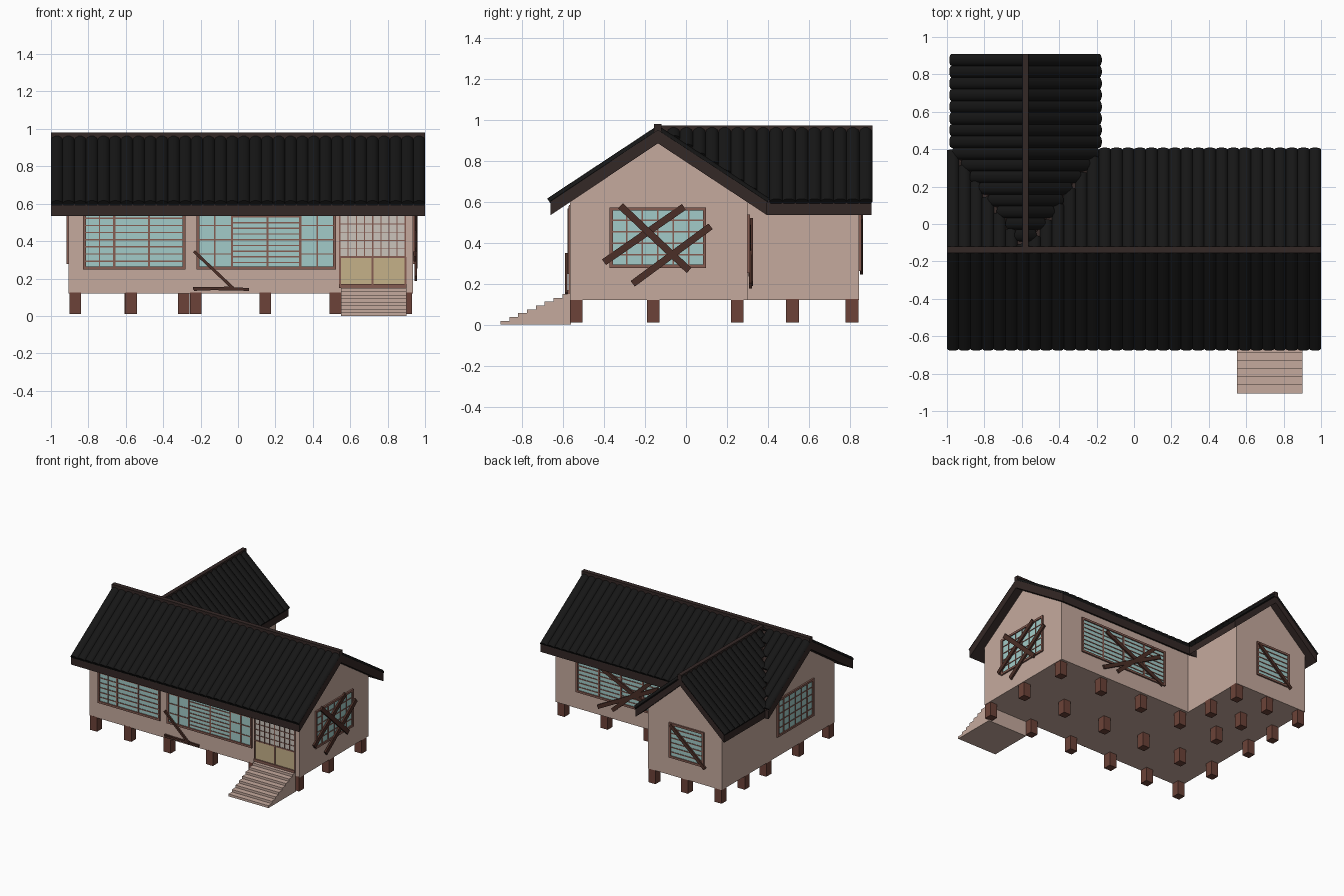
import bpy, bmesh, math
from mathutils import Vector as V

if "Cube" in bpy.data.objects:
    bpy.data.objects.remove(bpy.data.objects["Cube"])


def mat(name, *rgb):
    m = bpy.data.materials.new(name)
    m.diffuse_color = (*rgb, 1)
    m.use_nodes = True
    m.node_tree.nodes["Principled BSDF"].inputs["Base Color"].default_value = m.diffuse_color
    return m


PLASTER = mat("plaster", .56, .40, .34)
WOOD = mat("wood", .15, .055, .04)
FRAME = mat("frame", .24, .11, .085)
PLANK = mat("plank", .07, .028, .02)
TRIM = mat("trim", .034, .021, .019)
TILE = mat("tile", .008, .008, .008)
GLASS = mat("glass", .36, .60, .58)
PAPER = mat("paper", .60, .55, .50)
PANEL = mat("panel", .56, .44, .25)


def finish(bm, name, m, smooth=False):
    bmesh.ops.recalc_face_normals(bm, faces=bm.faces)
    me = bpy.data.meshes.new(name)
    bm.to_mesh(me)
    bm.free()
    me.materials.append(m)
    ob = bpy.data.objects.new(name, me)
    bpy.context.collection.objects.link(ob)
    if smooth:
        bpy.ops.object.select_all(action='DESELECT')
        ob.select_set(True)
        bpy.context.view_layer.objects.active = ob
        bpy.ops.object.shade_smooth_by_angle(angle=math.radians(50))
    return ob


def loft(bm, a, b):
    """Closed prism between two matching outlines."""
    va, vb = [bm.verts.new(p) for p in a], [bm.verts.new(p) for p in b]
    bm.faces.new(va)
    bm.faces.new(vb)
    for i in range(len(va)):
        j = (i + 1) % len(va)
        bm.faces.new((va[i], va[j], vb[j], vb[i]))


def box(bm, x0, x1, y0, y1, z0, z1):
    q = [(x0, y0), (x1, y0), (x1, y1), (x0, y1)]
    loft(bm, [(*p, z0) for p in q], [(*p, z1) for p in q])


# Walls: two gabled prisms
RY, RX, Y0 = -.137, -.58, -.12       # main ridge y, wing ridge x, wing ridge start
bm = bmesh.new()
prof = [(-.565, .12), (.30, .12), (.30, .60), (RY, .895), (-.565, .60)]
loft(bm, [(-.905, y, z) for y, z in prof], [(.935, y, z) for y, z in prof])
finish(bm, "main_walls", PLASTER)
bm = bmesh.new()
prof = [(-.905, .12), (-.26, .12), (-.26, .60), (RX, .89), (-.905, .60)]
loft(bm, [(x, .299, z) for x, z in prof], [(x, .845, z) for x, z in prof])
finish(bm, "wing_walls", PLASTER)

# Foundation posts
bm = bmesh.new()
spots = [(x, y) for y in (-.535, -.16, .25) for x in (-.87, -.57, -.225, .145, .52, .9)]
spots += [(x, y) for y in (.52, .81) for x in (-.87, -.575, -.29)]
for x, y in spots:
    box(bm, x - .031, x + .031, y - .031, y + .031, .01, .125)
finish(bm, "foundation_posts", WOOD)

# Entrance steps
bm = bmesh.new()
N = 8
prof = [(-.56, 0), (-.905, 0)]
for i in range(N):
    y, z = -.905 + i * .345 / N, .15 * (i + 1) / N
    prof += [(y, z), (y + .345 / N, z)]
loft(bm, [(.55, y, z) for y, z in prof], [(.90, y, z) for y, z in prof])
finish(bm, "entrance_steps", PLASTER)

# Roof slabs with visible brown edges
TOP, EAVE, TH = .95, .60, .065


def slab(name, pts):
    bm = bmesh.new()
    loft(bm, pts, [(x, y, z - TH) for x, y, z in pts])
    finish(bm, name, TRIM)


slab("main_roof_front", [(-1, RY, TOP), (1, RY, TOP), (1, -.66, EAVE), (-1, -.66, EAVE)])
slab("main_roof_back", [(-1, RY, TOP), (1, RY, TOP), (1, .395, EAVE), (-1, .395, EAVE)])
HALF = .395
for s, side in ((-1, "left"), (1, "right")):
    e = RX + s * (HALF - .008)
    slab("wing_roof_" + side, [(RX, Y0, TOP), (RX, .905, TOP), (e, .905, EAVE), (e, .395, EAVE)])


# Rows of rounded tiles running down each slope
def tile(bm, a, b, side, r=.0325, h=.02):
    a, b, side = V(a), V(b), V(side)
    n = (b - a).cross(side).normalized()
    ring = [side * r * math.cos(t) + n * h * math.sin(t)
            for t in (k * math.tau / 10 for k in range(10))]
    loft(bm, [a + p for p in ring], [b + p for p in ring])


STEP = .0625
front, back = bmesh.new(), bmesh.new()
for i in range(32):
    x = -1 + STEP * (i + .5)
    x = max(-.968, min(.968, x))
    tile(front, (x, RY, TOP), (x, -.667, EAVE), (1, 0, 0))
    f = min(1, max(abs(x - RX) / HALF, .04))       # stop at the valley
    ye = RY + f * (.398 - RY)
    tile(back, (x, RY, TOP), (x, ye, TOP + f * (EAVE - TOP)), (1, 0, 0))
finish(front, "main_tiles_front", TILE, True)
finish(back, "main_tiles_back", TILE, True)
wing = bmesh.new()
for s in (-1, 1):
    for i in range(17):
        y = .877 - STEP * i
        f = min(1, (y - Y0) / (.395 - Y0))
        if f > .03:
            tile(wing, (RX, y, TOP), (RX + s * HALF * f, y, TOP + f * (EAVE - TOP)), (0, 1, 0))
finish(wing, "wing_tiles", TILE, True)

# Ridge caps
bm = bmesh.new()
box(bm, -1, 1, RY - .018, RY + .018, .93, .98)
box(bm, RX - .016, RX + .016, Y0, .91, .93, .972)
finish(bm, "ridge_caps", TRIM)

# Wall faces: map (along wall, height, outward offset) to space
FACES = {
    "front": lambda u, z, d: (u, -.565 - d, z),
    "back": lambda u, z, d: (u, .30 + d, z),
    "right": lambda u, z, d: (.935 + d, u, z),
    "left": lambda u, z, d: (-.905 - d, u, z),
    "wing": lambda u, z, d: (u, .845 + d, z),
}


def plate(bm, face, u0, u1, z0, z1, d):
    q = [(u0, z0), (u1, z0), (u1, z1), (u0, z1)]
    P = FACES[face]
    loft(bm, [P(u, z, -.01) for u, z in q], [P(u, z, d) for u, z in q])


def lattice(bm, face, u0, u1, z0, z1, cols, rows, w=.007, edge=.012, d=.008):
    for i in range(cols + 1):
        t = edge if i in (0, cols) else w
        u = u0 + (u1 - u0) * i / cols
        plate(bm, face, u - t / 2, u + t / 2, z0, z1, d)
    for j in range(rows + 1):
        t = edge if j in (0, rows) else w
        z = z0 + (z1 - z0) * j / rows
        plate(bm, face, u0, u1, z - t / 2, z + t / 2, d - .001)


def window(name, face, u0, u1, z0, z1, panels):
    """panels: (share of width, columns, rows)"""
    g, f = bmesh.new(), bmesh.new()
    plate(g, face, u0, u1, z0, z1, .003)
    u, total = u0, sum(p[0] for p in panels)
    for share, cols, rows in panels:
        v = u + (u1 - u0) * share / total
        lattice(f, face, u, v, z0, z1, cols, rows)
        u = v
    for a, b, c, e in ((u0 - .008, u0 + .008, z0, z1), (u1 - .008, u1 + .008, z0, z1),
                       (u0 - .008, u1 + .008, z0 - .008, z0 + .008),
                       (u0 - .008, u1 + .008, z1 - .008, z1 + .008)):
        plate(f, face, a, b, c, e, .012)
    finish(g, name + "_glass", GLASS)
    finish(f, name + "_frame", FRAME)


window("front_left_window", "front", -.82, -.29, .255, .56, [(.3, 2, 8), (.35, 1, 8), (.35, 1, 8)])
window("front_middle_window", "front", -.215, .515, .255, .56,
       [(.25, 2, 4), (.26, 1, 10), (.24, 1, 10), (.25, 2, 4)])
window("right_window", "right", -.365, .09, .285, .565, [(1, 6, 5)])
window("left_window", "left", -.29, .15, .285, .565, [(1, 6, 5)])
window("back_window", "back", -.03, .74, .26, .53, [(.25, 1, 8), (.25, 1, 8), (.25, 1, 8), (.25, 1, 8)])
window("wing_window", "wing", -.745, -.455, .27, .53, [(1, 1, 7)])

# Sliding entrance doors: paper lattice above, solid panels below
for name, z0, z1, m in (("door_paper", .31, .58, PAPER), ("door_panel", .15, .315, PANEL)):
    bm = bmesh.new()
    plate(bm, "front", .545, .895, z0, z1, .003)
    finish(bm, name, m)
bm = bmesh.new()
for a in (.545, .72):
    lattice(bm, "front", a, a + .175, .315, .58, 4, 6, .005, .008)
    lattice(bm, "front", a, a + .175, .155, .315, 1, 1, .006, .01)
plate(bm, "front", .54, .90, .15, .17, .012)
finish(bm, "door_frame", FRAME)


# Nailed boards across windows, layered outward
def boards(name, face, lines, w=.034):
    bm = bmesh.new()
    P = FACES[face]
    for i, (u0, z0, u1, z1) in enumerate(lines):
        a, b = V((u0, z0)), V((u1, z1))
        n = (b - a).normalized()
        n = V((-n.y, n.x)) * w / 2
        q = [a - n, b - n, b + n, a + n]
        d = .010 + .004 * i
        loft(bm, [P(p.x, p.y, d - .006) for p in q], [P(p.x, p.y, d + .008) for p in q])
    finish(bm, name, PLANK)


boards("right_boards", "right", [(-.40, .305, -.01, .575), (-.26, .20, .12, .48), (-.32, .58, .015, .265)])
boards("back_boards", "back", [(.52, .50, -.01, .25), (.55, .19, .02, .47), (.42, .20, .08, .51)], .03)
boards("wing_board", "wing", [(-.46, .525, -.765, .255)], .026)
boards("front_fallen_boards", "front", [(-.24, .148, .06, .142), (-.235, .142, -.02, .15), (-.235, .345, -.02, .142)], .016)
